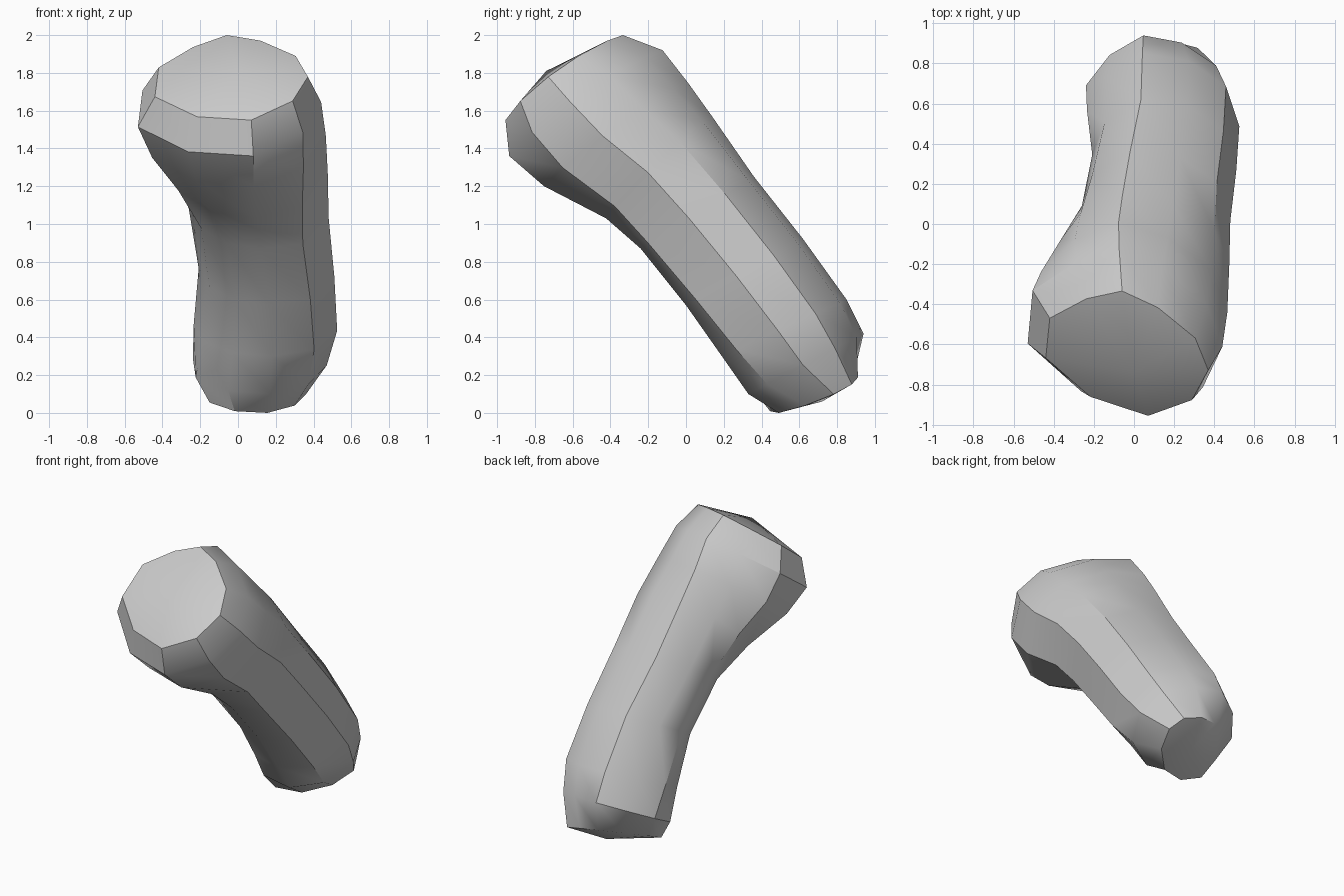
import bpy, bmesh, math
from mathutils import Vector

if "Cube" in bpy.data.objects:
    bpy.data.objects.remove(bpy.data.objects["Cube"])

# Ten-sided outlines in unit space, counter-clockwise from the underside ridge
KNOB = [(.26, -1), (.80, -.55), (1, .02), (.84, .51), (.38, .87),
        (-.06, 1), (-.50, .72), (-.95, .24), (-1, -.45), (-.45, -.92)]
SHAFT = [(.03, -1), (.63, -.86), (1, -.15), (.82, .5), (.32, .9),
         (-.35, 1), (-.86, .62), (-1, .1), (-.82, -.45), (-.45, -.86)]
SIDES = len(KNOB)

# Sections from head to foot:
# lower (y, z), upper (y, z), x range, blend from knob to shaft, yaw
sections = [
    ((-.93, 1.55), (-.34, 2.0), (-.44, .37), 0, -.1),
    ((-.91, 1.36), (-.13, 1.92), (-.53, .44), 0, -.1),
    ((-.74, 1.20), (0, 1.75), (-.48, .465), .3, -.06),
    ((-.42, 1.03), (.13, 1.57), (-.37, .475), .7, -.03),
    ((-.24, .87), (.36, 1.25), (-.26, .48), 1, 0),
    ((0, .57), (.62, .92), (-.21, .51), .9, 0),
    ((.19, .30), (.85, .60), (-.24, .525), .7, 0),
    ((.33, .10), (.94, .42), (-.25, .47), .4, 0),
    ((.47, 0), (.90, .20), (-.16, .36), .2, .1),
]


def ring(bm, low, high, span, blend, yaw):
    """Outline stretched between a lower and an upper ridge."""
    low, high = Vector((0, *low)), Vector((0, *high))
    mid, half = (low + high) / 2, (high - low) / 2
    mid.x = sum(span) / 2
    side = Vector(((span[1] - span[0]) / 2, yaw, 0))
    verts = []
    for knob, shaft in zip(KNOB, SHAFT):
        u, v = Vector(knob).lerp(Vector(shaft), blend)
        verts.append(bm.verts.new(mid + side * u + half * v))
    return verts


def cap(bm, loop, tip):
    """Close a ring with a low fan."""
    centre = bm.verts.new(tip)
    for i in range(SIDES):
        bm.faces.new((loop[i], loop[(i + 1) % SIDES], centre))


# Loft the shaft and both knobbed ends
bm = bmesh.new()
rings = [ring(bm, *s) for s in sections]
for a, b in zip(rings, rings[1:]):
    for i in range(SIDES):
        j = (i + 1) % SIDES
        bm.faces.new((a[i], a[j], b[j], b[i]))
cap(bm, rings[0], (0, -.74, 1.81))
cap(bm, rings[-1], (.12, .72, .06))
bmesh.ops.recalc_face_normals(bm, faces=bm.faces)

mesh = bpy.data.meshes.new("bone_shaft")
bm.to_mesh(mesh)
bm.free()
bone = bpy.data.objects.new("bone_shaft", mesh)
bpy.context.collection.objects.link(bone)

# Plain grey material
grey = bpy.data.materials.new("light_grey")
grey.use_nodes = True
colour = (.6, .6, .6, 1)
grey.diffuse_color = colour
grey.node_tree.nodes["Principled BSDF"].inputs["Base Color"].default_value = colour
mesh.materials.append(grey)

# Soft shading with crisp ridges
bpy.context.view_layer.objects.active = bone
bone.select_set(True)
bpy.ops.object.shade_smooth_by_angle(angle=math.radians(35))
